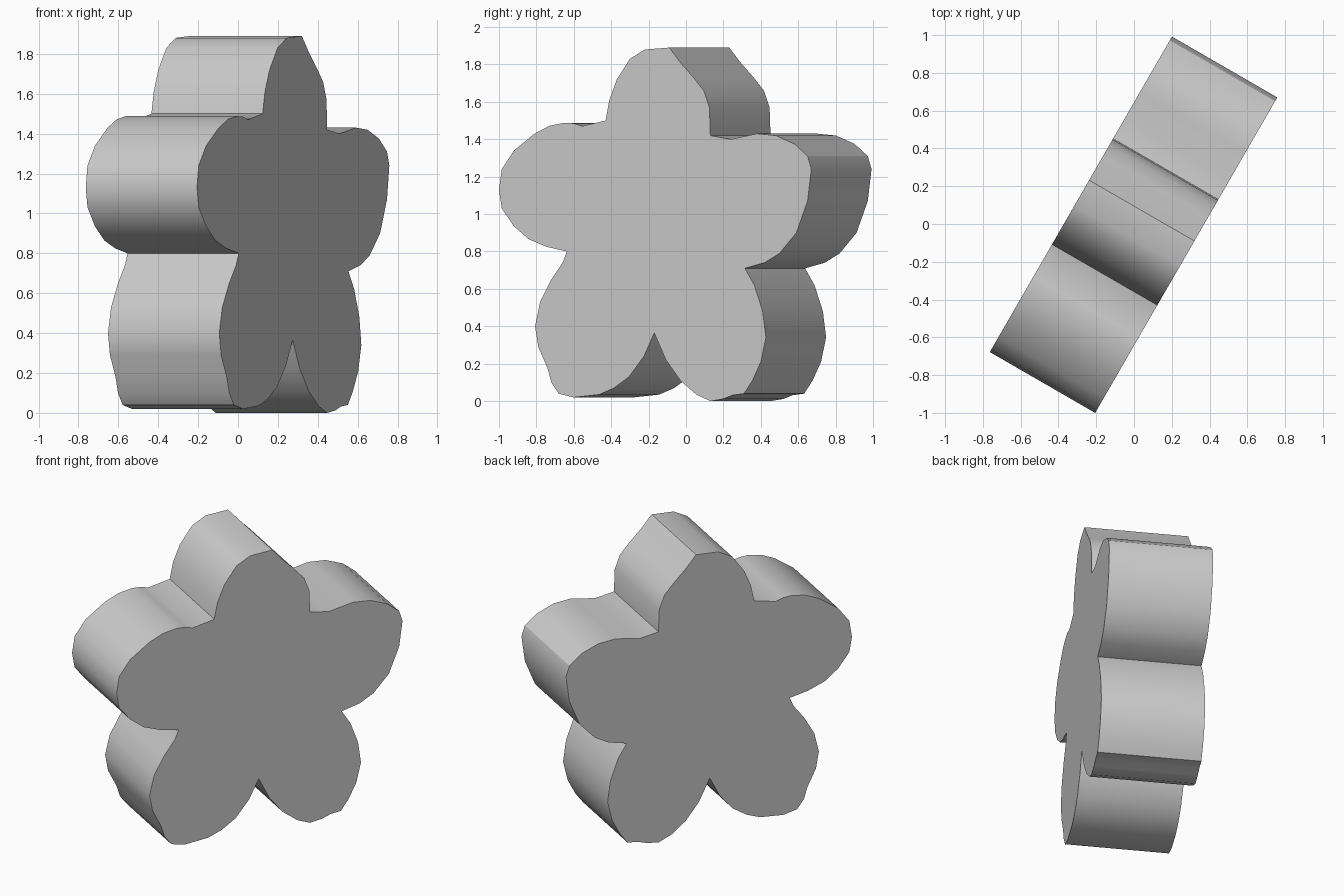
import bpy, bmesh
from math import radians, sin, cos

if "Cube" in bpy.data.objects:
    bpy.data.objects.remove(bpy.data.objects["Cube"])

ANGLE = radians(60)      # heading of the flower's wide axis
HALF = 0.322             # half thickness

# Petal outlines, clockwise, as seen from the right (y, z); each starts at a notch
top_petal = [(-.43, 1.50), (-.41, 1.61), (-.37, 1.72), (-.30, 1.83), (-.22, 1.88), (-.09, 1.89),
             (-.03, 1.81), (.04, 1.73), (.095, 1.66), (.125, 1.57)]
right_petal = [(.13, 1.42), (.24, 1.40), (.38, 1.43), (.48, 1.42), (.58, 1.375), (.65, 1.31),
               (.67, 1.24), (.65, 1.07), (.59, .90), (.50, .79), (.42, .74)]
lower_right_petal = [(.315, .71), (.365, .62), (.41, .48), (.427, .34), (.40, .21), (.355, .11),
                     (.31, .04), (.25, .032), (.20, .012), (.13, 0), (.055, .035), (-.03, .11),
                     (-.107, .22)]
lower_left_petal = [(-.17, .365), (-.225, .24), (-.305, .13), (-.385, .07), (-.465, .035),
                    (-.60, .02), (-.68, .04), (-.72, .10), (-.74, .175), (-.79, .29), (-.807, .40),
                    (-.78, .53), (-.72, .65), (-.66, .74)]
left_petal = [(-.637, .80), (-.745, .825), (-.84, .865), (-.92, .935), (-.985, 1.03), (-1.0, 1.13),
              (-.985, 1.24), (-.92, 1.34), (-.81, 1.43), (-.73, 1.472), (-.65, 1.488),
              (-.60, 1.485), (-.555, 1.47)]
outline = top_petal + right_petal + lower_right_petal + lower_left_petal + left_petal

# Undo the view foreshortening to get the true flat profile
shift = HALF * cos(ANGLE)
profile = [((y + shift) / sin(ANGLE), z) for y, z in outline]

# Extrude the profile into a thick flower
bm = bmesh.new()
face = bm.faces.new([bm.verts.new((u, -HALF, z)) for u, z in profile])
ret = bmesh.ops.extrude_face_region(bm, geom=[face], use_keep_orig=True)
verts = [v for v in ret["geom"] if isinstance(v, bmesh.types.BMVert)]
bmesh.ops.translate(bm, verts=verts, vec=(0, 2 * HALF, 0))
bmesh.ops.recalc_face_normals(bm, faces=bm.faces[:])
mesh = bpy.data.meshes.new("flower")
bm.to_mesh(mesh)
bm.free()

flower = bpy.data.objects.new("flower", mesh)
bpy.context.collection.objects.link(flower)
flower.rotation_euler.z = ANGLE

# Smooth petal walls, sharp rims and notches
bpy.context.view_layer.objects.active = flower
flower.select_set(True)
bpy.ops.object.shade_smooth_by_angle(angle=radians(32))
